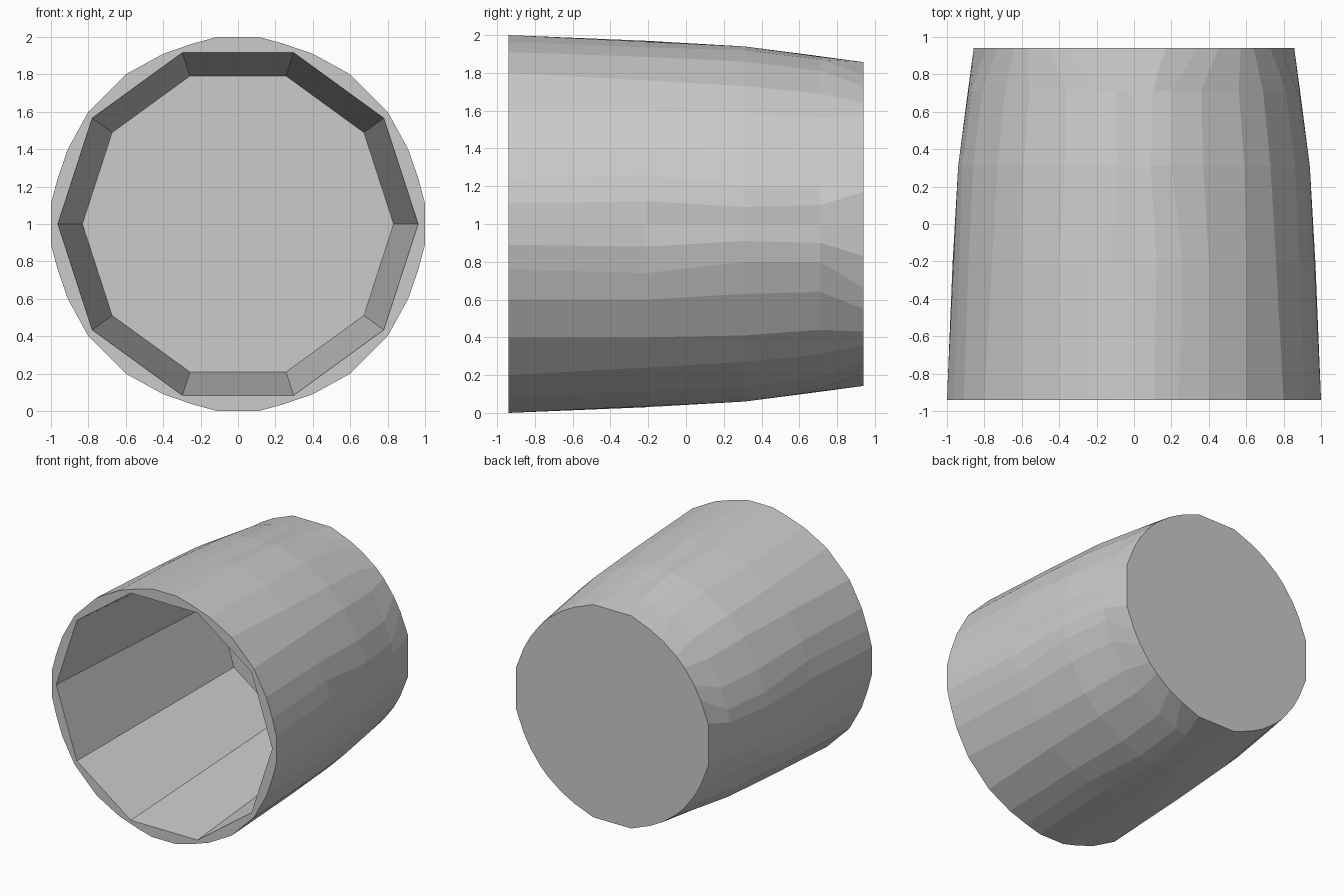
import bpy
import bmesh
import math

if "Cube" in bpy.data.objects:
    bpy.data.objects.remove(bpy.data.objects["Cube"])

# Outer wall: y position and half a quadrant of the outline (mirrored below)
OUTER = [
    (-0.94, [(1.00, 0), (1.00, 0.11), (0.965, 0.24), (0.91, 0.40), (0.80, 0.60)]),
    (-0.21, [(0.97, 0), (0.965, 0.12), (0.935, 0.26), (0.885, 0.40), (0.76, 0.60)]),
    (0.31, [(0.923, 0), (0.94, 0.09), (0.92, 0.20), (0.86, 0.37), (0.73, 0.59)]),
    (0.71, [(0.888, 0), (0.885, 0.10), (0.87, 0.20), (0.81, 0.36), (0.69, 0.56)]),
    (0.94, [(0.857, 0), (0.857, 0.17), (0.79, 0.34), (0.73, 0.45), (0.64, 0.57)]),
]
# Inner cavity: y position and decagon radius
INNER = [(-0.94, 0.963), (0.91, 0.832)]


def full_ring(half):
    """Mirror half a quadrant about the diagonal, then turn it four times."""
    quad = half + [(b, a) for a, b in reversed(half[1:])]
    ring = []
    for turn in range(4):
        c, s = round(math.cos(turn * math.pi / 2)), round(math.sin(turn * math.pi / 2))
        ring += [(c * a - s * b, s * a + c * b) for a, b in quad]
    return ring


def add_ring(bm, y, points):
    return [bm.verts.new((x, y, 1 + z)) for x, z in points]


def skin(bm, a, b):
    n = len(a)
    for i in range(n):
        j = (i + 1) % n
        bm.faces.new((a[i], a[j], b[j], b[i]))


def loop_edges(bm, ring):
    return [bm.edges.get((ring[i - 1], ring[i])) for i in range(len(ring))]


bm = bmesh.new()

# Faceted outer wall and closed back
outer = [add_ring(bm, y, full_ring(half)) for y, half in OUTER]
for a, b in zip(outer, outer[1:]):
    skin(bm, a, b)
bm.faces.new(outer[-1])

# Ten-sided cavity with floor
inner = []
for y, r in INNER:
    angles = [k * math.tau / 10 for k in range(10)]
    inner.append(add_ring(bm, y, [(r * math.cos(t), r * math.sin(t)) for t in angles]))
skin(bm, inner[0], inner[1])
bm.faces.new(inner[1])

# Flat rim between the outer outline and the decagon
bmesh.ops.triangle_fill(bm, use_beauty=True, normal=(0, -1, 0),
                        edges=loop_edges(bm, outer[0]) + loop_edges(bm, inner[0]))

bmesh.ops.recalc_face_normals(bm, faces=bm.faces[:])
mesh = bpy.data.meshes.new("cup")
bm.to_mesh(mesh)
bm.free()
bpy.context.collection.objects.link(bpy.data.objects.new("cup", mesh))
